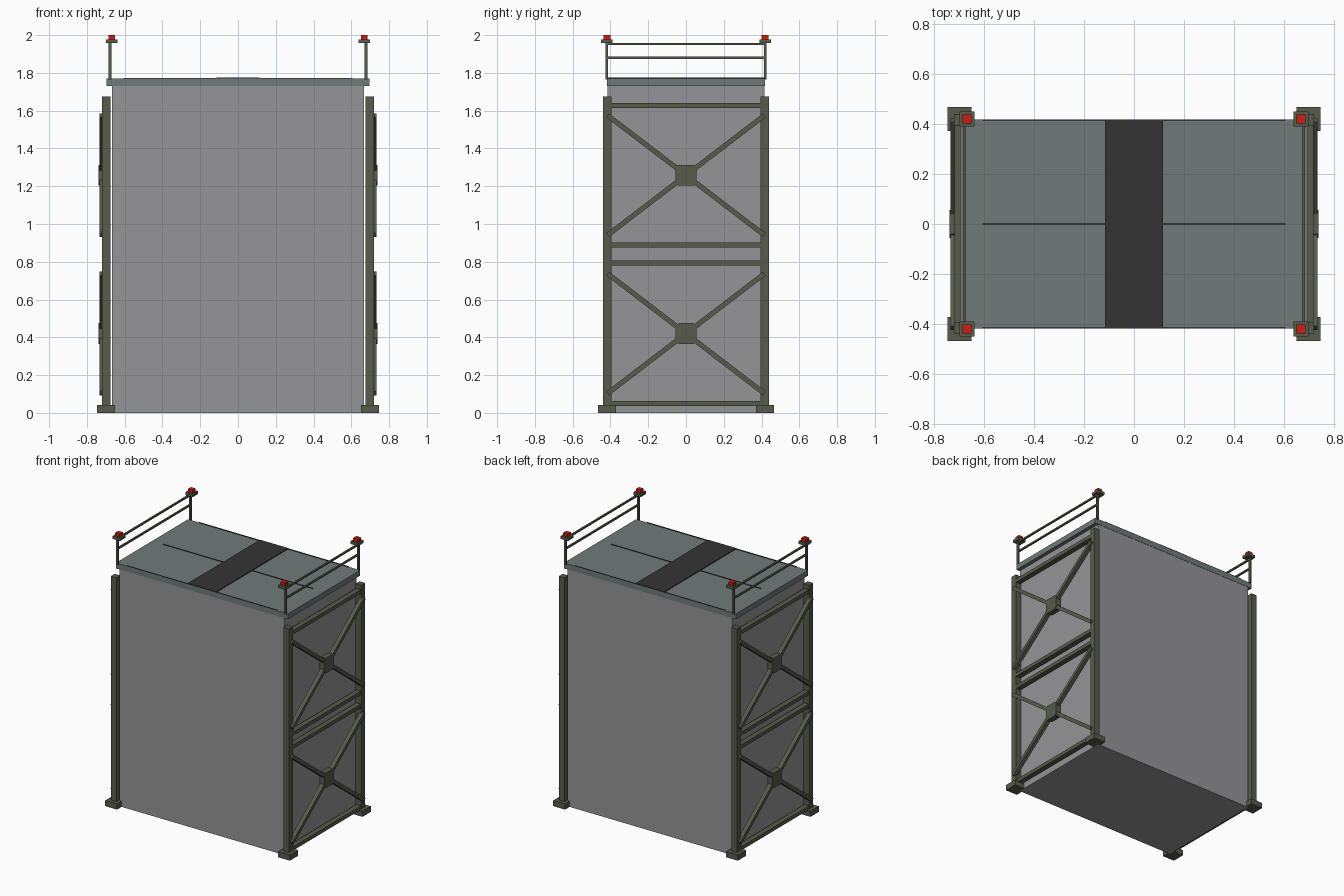
import bpy, bmesh, math
from mathutils import Matrix

if "Cube" in bpy.data.objects:
    bpy.data.objects.remove(bpy.data.objects["Cube"])


def material(name, rgb):
    m = bpy.data.materials.new(name)
    m.diffuse_color = (*rgb, 1)
    m.use_nodes = True
    m.node_tree.nodes["Principled BSDF"].inputs["Base Color"].default_value = m.diffuse_color
    return m


GREY = material("wall_grey", (0.30, 0.30, 0.31))
SLATE = material("roof_slate", (0.16, 0.195, 0.195))
OLIVE = material("frame_olive", (0.095, 0.105, 0.07))
DARK = material("stripe_dark", (0.034, 0.034, 0.034))
RED = material("lamp_red", (0.62, 0.013, 0.004))


def finish(name, bm, mat):
    bmesh.ops.recalc_face_normals(bm, faces=bm.faces)
    me = bpy.data.meshes.new(name)
    bm.to_mesh(me)
    bm.free()
    me.materials.append(mat)
    ob = bpy.data.objects.new(name, me)
    bpy.context.collection.objects.link(ob)


def box(name, x, y, z, mat):
    """Box from (min, max) pairs on each axis."""
    bm = bmesh.new()
    c = [(a + b) / 2 for a, b in (x, y, z)]
    s = [abs(b - a) for a, b in (x, y, z)]
    bmesh.ops.create_cube(bm, size=1, matrix=Matrix.Translation(c) @ Matrix.Diagonal((*s, 1)))
    finish(name, bm, mat)


def around(c, r):
    return (c - r, c + r)


def brace(name, x, p, q, width, depth, mat):
    """Square bar in the yz plane from p to q."""
    dy, dz = q[0] - p[0], q[1] - p[1]
    bm = bmesh.new()
    mtx = (Matrix.Translation((x, (p[0] + q[0]) / 2, (p[1] + q[1]) / 2))
           @ Matrix.Rotation(math.atan2(dz, dy), 4, 'X')
           @ Matrix.Diagonal((depth, math.hypot(dy, dz), width, 1)))
    bmesh.ops.create_cube(bm, size=1, matrix=mtx)
    finish(name, bm, mat)


def gusset(name, x, z, r, cut, depth, mat):
    """Square plate with clipped corners, facing x."""
    k = r - cut
    pts = [(-k, -r), (k, -r), (r, -k), (r, k), (k, r), (-k, r), (-r, k), (-r, -k)]
    bm = bmesh.new()
    f = bm.faces.new([bm.verts.new((x - depth / 2, a, z + b)) for a, b in pts])
    ext = bmesh.ops.extrude_face_region(bm, geom=[f])["geom"]
    bmesh.ops.translate(bm, vec=(depth, 0, 0),
                        verts=[v for v in ext if isinstance(v, bmesh.types.BMVert)])
    finish(name, bm, mat)


# main block and roof slab
box("body", (-0.667, 0.667), (-0.415, 0.415), (0, 1.735), GREY)
box("roof", (-0.695, 0.695), (-0.417, 0.417), (1.73, 1.77), SLATE)

# roof markings
box("roof_stripe", (-0.115, 0.115), (-0.417, 0.417), (1.768, 1.776), DARK)
for y in (-0.414, 0, 0.414):
    box("roof_line", (-0.605, 0.605), around(y, 0.003), (1.768, 1.774), DARK)

for sx in (-1, 1):
    # corner columns, feet, railing posts and lamps
    for sy in (-1, 1):
        box("column", around(sx * 0.697, 0.0225), around(sy * 0.417, 0.0225), (0.03, 1.675), OLIVE)
        box("foot", around(sx * 0.698, 0.048), around(sy * 0.419, 0.048), (0, 0.041), OLIVE)
        box("railing_post", around(sx * 0.678, 0.007), around(sy * 0.42, 0.007), (1.765, 1.96), OLIVE)
        box("lamp_base", around(sx * 0.668, 0.03), around(sy * 0.419, 0.03), (1.957, 1.978), OLIVE)
        box("lamp", around(sx * 0.668, 0.018), around(sy * 0.419, 0.018), (1.975, 2.0), RED)
    # railing bars
    for z in (1.88, 1.953):
        box("railing_bar", around(sx * 0.678, 0.006), (-0.42, 0.42), around(z, 0.006), OLIVE)
    # horizontal beams
    for z in (0.05, 0.793, 0.888, 1.628):
        box("cross_beam", around(sx * 0.698, 0.019), (-0.4, 0.4), around(z, 0.0135), OLIVE)
    # crossed braces with centre plates
    for z in (0.42, 1.258):
        for s in (-1, 1):
            brace("brace", sx * 0.719, (-0.415, z - s * 0.317), (0.415, z + s * 0.317), 0.026, 0.03, OLIVE)
        gusset("brace_plate", sx * 0.717, z, 0.055, 0.015, 0.042, OLIVE)
